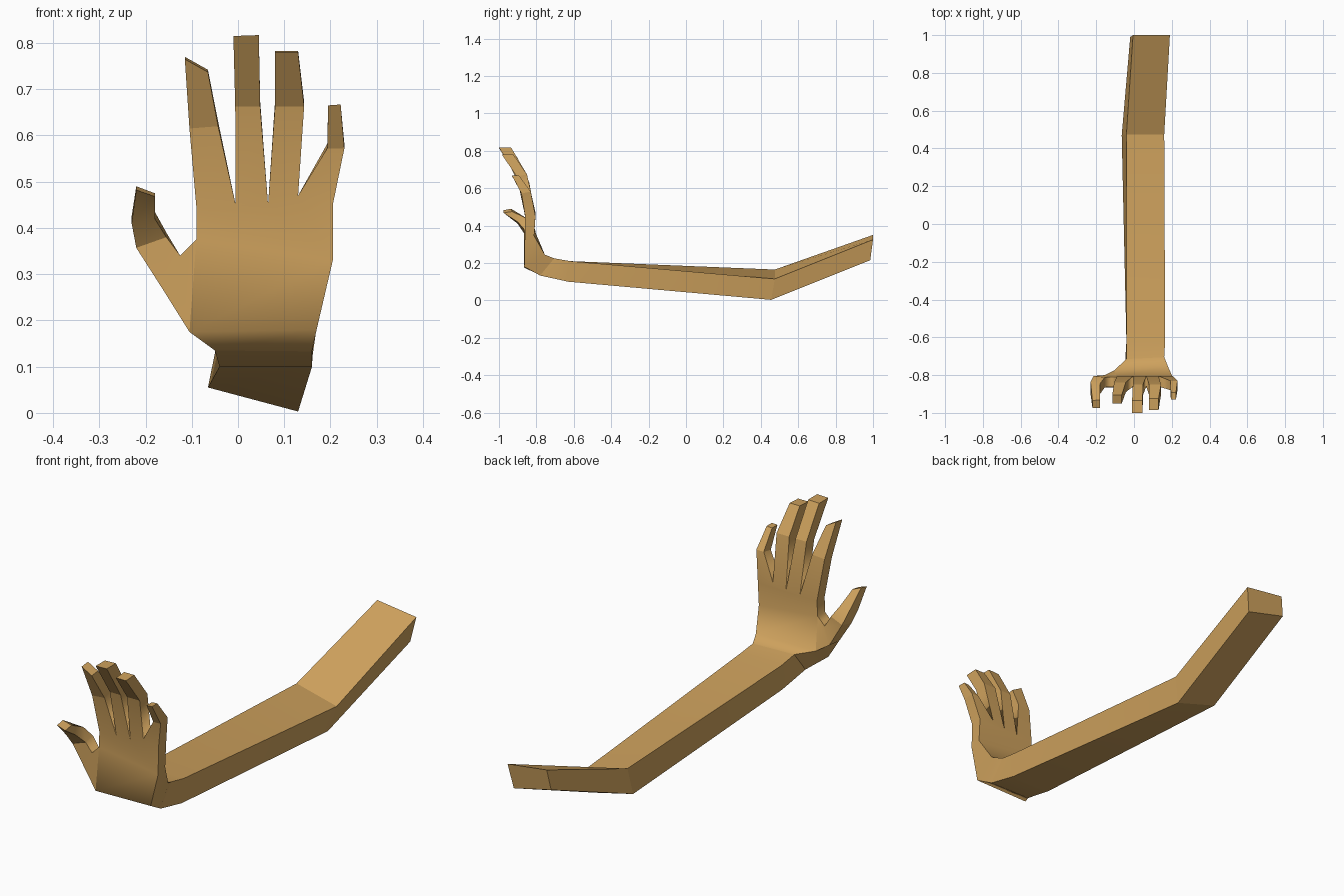
import bpy, bmesh

if "Cube" in bpy.data.objects:
    bpy.data.objects.remove(bpy.data.objects["Cube"])

bm = bmesh.new()
cache = {}


def vert(p):
    key = tuple(round(c, 4) for c in p)
    if key not in cache:
        cache[key] = bm.verts.new(key)
    return cache[key]


def face(points):
    f = bm.faces.new([vert(p) for p in points])
    f.smooth = True
    return f


def sharpen(a, b):
    e = bm.edges.get((vert(a), vert(b)))
    if e:
        e.smooth = False


def loft(rings, creases=(), cap=False, skip=None):
    """Skin four-cornered rings; corner edges and creased rings stay sharp."""
    for n, (a, b) in enumerate(zip(rings, rings[1:])):
        for i in range(4):
            j = (i + 1) % 4
            if (n, i) != skip:
                face((a[i], a[j], b[j], b[i]))
        for i in range(4):
            sharpen(a[i], b[i])
    if cap:
        face(rings[-1])
        creases = tuple(creases) + (len(rings) - 1,)
    for n in creases:
        for i in range(4):
            sharpen(rings[n][i], rings[n][(i + 1) % 4])


# Arm: shoulder end, elbow, wrist, heel of the hand, palm
# corner order: palm-left, palm-right, back-right, back-left
end = [(-.02, .99, .26), (.17, .985, .215), (.19, 1, .325), (-.005, 1, .35)]
elbow = [(-.065, .47, .055), (.13, .455, .003), (.16, .475, .115), (-.04, .475, .165)]
wrist = [(-.04, -.63, .10), (.16, -.63, .10), (.165, -.62, .21), (-.04, -.62, .21)]
heel = [(-.05, -.78, .135), (.16, -.78, .133), (.16, -.705, .225), (-.04, -.715, .225)]
palm_low = [(-.105, -.865, .175), (.17, -.865, .18), (.18, -.755, .245), (-.105, -.775, .235)]
palm_high = [(-.09, -.862, .375), (.205, -.862, .33), (.205, -.812, .345), (-.09, -.81, .375)]
loft([end, elbow, wrist, heel, palm_low, palm_high], creases=(0, 1, 3), skip=(4, 3))
face(end)
for k in range(4):
    sharpen(end[k], end[(k + 1) % 4])

# Palm up to the knuckle row
knuckles = [(-.09, .445), (-.005, .45), (.065, .45), (.13, .47), (.205, .45)]
front = [(x, -.86, z) for x, z in knuckles]
back = [(x, -.805, z) for x, z in knuckles]
face([palm_high[0], palm_high[1]] + front[::-1])
face([palm_high[3], palm_high[2]] + back[::-1])
face((palm_high[1], palm_high[2], back[4], front[4]))
face((palm_high[3], palm_high[0], front[0], back[0]))
for i, row, k in ((0, front, 0), (1, front, 4), (2, back, 4), (3, back, 0)):
    sharpen(palm_high[i], row[k])


def ring(x0, z0, x1, z1, yf, yb, dz=0.0):
    return [(x0, yf, z0), (x1, yf, z1), (x1, yb, z1 + dz), (x0, yb, z0 + dz)]


# Fingers: middle joint and tip for index, middle, ring, little
fingers = [
    (ring(-.105, .615, -.043, .62, -.89, -.838, .01), ring(-.115, .765, -.065, .737, -.95, -.905, .005)),
    (ring(-.006, .663, .048, .663, -.905, -.85, .01), ring(-.01, .815, .045, .817, -1, -.935)),
    (ring(.08, .663, .143, .663, -.905, -.85, .01), ring(.08, .78, .13, .78, -.985, -.925, .003)),
    (ring(.193, .572, .23, .572, -.88, -.83, .01), ring(.195, .665, .222, .667, -.93, -.892)),
]
for i, (joint, tip) in enumerate(fingers):
    base = [front[i], front[i + 1], back[i + 1], back[i]]
    loft([base, joint, tip], creases=(1,), cap=True)

# Thumb: grows out of the open side of the palm
# corner order: outer-front, inner-front, inner-back, outer-back
thumb = [
    [palm_low[0], palm_high[0], palm_high[3], palm_low[3]],
    [(-.158, -.865, .26), (-.125, -.862, .34), (-.125, -.81, .34), (-.155, -.80, .265)],
    [(-.22, -.865, .357), (-.155, -.865, .38), (-.155, -.812, .39), (-.215, -.805, .37)],
    [(-.23, -.90, .41), (-.18, -.90, .42), (-.18, -.845, .435), (-.23, -.835, .425)],
    [(-.22, -.975, .482), (-.18, -.975, .468), (-.18, -.93, .475), (-.22, -.935, .49)],
]
loft(thumb, creases=(2,), cap=True)

bmesh.ops.recalc_face_normals(bm, faces=bm.faces[:])
mesh = bpy.data.meshes.new("arm_and_hand")
bm.to_mesh(mesh)
bm.free()
skin = bpy.data.materials.new("skin")
skin.diffuse_color = (0.62, 0.36, 0.11, 1)
skin.use_nodes = True
skin.node_tree.nodes["Principled BSDF"].inputs["Base Color"].default_value = skin.diffuse_color
mesh.materials.append(skin)
bpy.context.collection.objects.link(bpy.data.objects.new("arm_and_hand", mesh))
